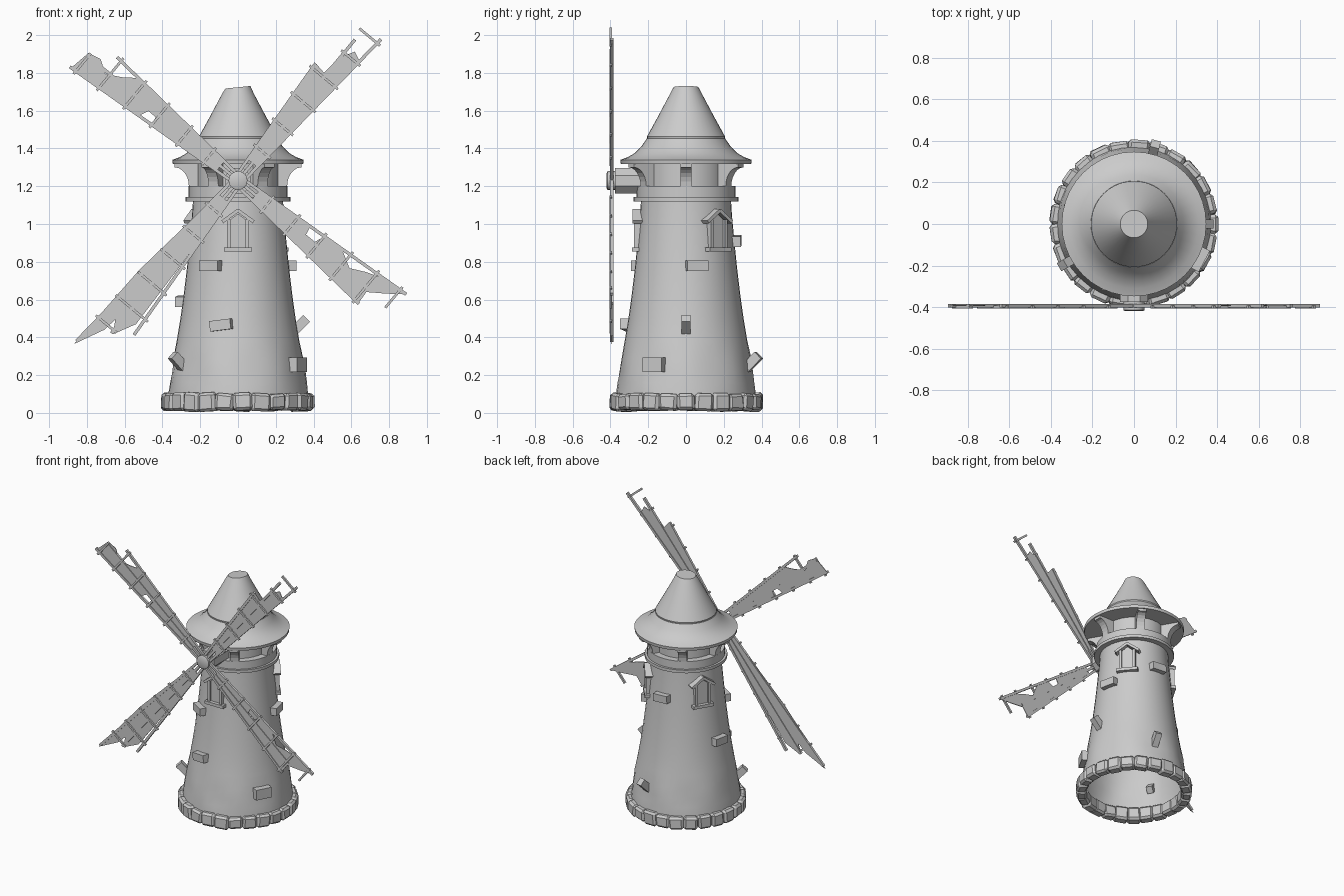
import bpy, bmesh, math, random
from mathutils import Matrix, Vector

if "Cube" in bpy.data.objects:
    bpy.data.objects.remove(bpy.data.objects["Cube"])

random.seed(4)


def finish(name, bm, smooth=False, mat=Matrix()):
    bmesh.ops.remove_doubles(bm, verts=bm.verts, dist=1e-5)
    bmesh.ops.recalc_face_normals(bm, faces=bm.faces)
    me = bpy.data.meshes.new(name)
    bm.to_mesh(me)
    bm.free()
    me.transform(mat)
    ob = bpy.data.objects.new(name, me)
    bpy.context.collection.objects.link(ob)
    if smooth:
        bpy.ops.object.select_all(action='DESELECT')
        ob.select_set(True)
        bpy.context.view_layer.objects.active = ob
        bpy.ops.object.shade_smooth_by_angle(angle=math.radians(35))
    return ob


def lathe(name, profile, n=40, warp=None, smooth=True, mat=Matrix()):
    bm = bmesh.new()
    rings = []
    for r, z in profile:
        ring = []
        for i in range(n):
            a = 2 * math.pi * i / n
            rr = r + (warp(a, z) if warp else 0)
            ring.append(bm.verts.new((rr * math.cos(a), rr * math.sin(a), z)))
        rings.append(ring)
    for lo, hi in zip(rings, rings[1:]):
        for i in range(n):
            j = (i + 1) % n
            bm.faces.new((lo[i], lo[j], hi[j], hi[i]))
    return finish(name, bm, smooth, mat)


def box(name, size, mat, bevel=0.0, jitter=0.0):
    bm = bmesh.new()
    bmesh.ops.create_cube(bm, size=1)
    for v in bm.verts:
        v.co = Vector(c * s + random.uniform(-jitter, jitter) for c, s in zip(v.co, size))
    if bevel:
        bmesh.ops.bevel(bm, geom=bm.edges[:], offset=bevel, segments=1, affect='EDGES')
    return finish(name, bm, mat=mat)


def prism(name, pts, thick, mat):
    # outline in local x/z, thickness along local y
    bm = bmesh.new()
    f = bm.faces.new([bm.verts.new((x, -thick / 2, z)) for x, z in pts])
    ext = bmesh.ops.extrude_face_region(bm, geom=[f])
    bmesh.ops.translate(bm, vec=(0, thick, 0),
                        verts=[g for g in ext['geom'] if isinstance(g, bmesh.types.BMVert)])
    return finish(name, bm, mat=mat)


def around(deg, r=0.0, z=0.0):
    # local x points outward, y is tangent
    return Matrix.Rotation(math.radians(deg), 4, 'Z') @ Matrix.Translation((r, 0, z))


def rot(deg, axis):
    return Matrix.Rotation(math.radians(deg), 4, axis)


# Tower shell, open below, with worn plaster near the foot
def wear(a, z):
    return 0.006 * math.sin(7 * a + 9 * z) * max(0, 1 - abs(z - 0.22) / 0.14)


WALL = [(0.375, 0.05), (0.37, 0.1), (0.362, 0.16), (0.352, 0.22), (0.343, 0.29), (0.325, 0.38),
        (0.305, 0.5), (0.288, 0.62), (0.27, 0.77), (0.255, 0.92), (0.243, 1.05), (0.238, 1.13)]
lathe("tower_wall", WALL, warp=wear)


def wall_r(z):
    for (r0, z0), (r1, z1) in zip(WALL, WALL[1:]):
        if z <= z1:
            return r0 + (r1 - r0) * (z - z0) / (z1 - z0)
    return WALL[-1][0]


# Foundation stones
N = 25
for i in range(N):
    h = random.uniform(0.085, 0.1)
    box("foundation_stone", (0.075, random.uniform(0.092, 0.104), h),
        around(360 * i / N, 0.366, 0.006 + 0.052) @ rot(random.uniform(-4, 4), 'X'), 0.014, 0.004)

# Gallery ledge and drum
lathe("gallery_ledge", [(0.22, 1.12), (0.278, 1.12), (0.278, 1.142), (0.262, 1.142),
                        (0.262, 1.2), (0.2, 1.2)])
lathe("drum", [(0.215, 1.18), (0.215, 1.33)])

# Six curved brackets under the roof
arc = [(0.335 - 0.075 * math.sin(t), 1.2 + 0.1 * (1 - (1 - math.cos(t - math.pi / 2 + math.pi / 2))))
       for t in [math.pi / 2 * k / 6 for k in range(7)]]
for i in range(6):
    prism("roof_bracket", [(0.2, 1.19), (0.2, 1.325), (0.335, 1.325)] + arc + [(0.26, 1.19)],
          0.06, around(60 * i))

# Roof skirt and cone with a slanted broken tip
lathe("roof_skirt", [(0.2, 1.318), (0.345, 1.318), (0.348, 1.34), (0.31, 1.353), (0.272, 1.375),
                     (0.238, 1.408), (0.208, 1.452), (0.0, 1.452)])
cone = lathe("roof_cone", [(0.0, 1.45), (0.205, 1.45), (0.207, 1.462), (0.145, 1.575),
                           (0.084, 1.69), (0.066, 1.724), (0.0, 1.724)])
for v in cone.data.vertices:
    if v.co.z > 1.7:
        v.co.z += 0.1 * v.co.x

# Gabled windows
for deg in (-90, 40, 150):
    m = around(deg, 0.25, 0.95)
    T = Matrix.Translation
    prism("window_pane", [(-0.045, -0.08), (0.045, -0.08), (0.045, 0.07), (0, 0.105), (-0.045, 0.07)],
          0.02, m @ rot(90, 'Z'))
    box("window_sill", (0.06, 0.15, 0.022), m @ T((0.005, 0, -0.085)))
    for s in (-1, 1):
        box("window_post", (0.05, 0.018, 0.15), m @ T((0, s * 0.048, 0)))
        box("window_gable", (0.065, 0.105, 0.018),
            m @ T((0.0, s * 0.041, 0.092)) @ rot(-s * 36, 'X'))

# Exposed bricks: angle, height, roll
for deg, z, roll in ((-121, 0.78, 0), (12, 0.78, 0), (88, 0.91, 3), (-106, 0.465, 7),
                     (173, 0.59, -3), (-28, 0.255, 0)):
    box("exposed_brick", (0.06, 0.115, 0.055 if z > 0.3 else 0.075),
        around(deg, wall_r(z) + 0.006, z) @ rot(roll, 'X'))
for deg, z in ((0, 0.46), (75, 0.265), (210, 0.265)):
    box("loose_brick", (0.115, 0.045, 0.05), around(deg, wall_r(z) + 0.012, z) @ rot(-45, 'Y'))

# Axle housing and hub
HUB = Matrix.Translation((0, 0, 1.23)) @ rot(90, 'X')
lathe("axle_housing", [(0, 0.19), (0.073, 0.19), (0.073, 0.375), (0, 0.375)], 8, smooth=False,
      mat=HUB @ rot(22.5, 'Z'))
lathe("hub", [(0, 0.37), (0.05, 0.37), (0.05, 0.415), (0.04, 0.42), (0, 0.42)], 16, mat=HUB)


# Sails: spar lengths (low, middle, high side) and torn cloth outline
def beam(name, a, b, w, y, m):
    a, b = Vector((a[0], y, a[1])), Vector((b[0], y, b[1]))
    d = b - a
    ang = math.degrees(math.atan2(d.z, d.x))
    box(name, (d.length, w, w), m @ Matrix.Translation((a + b) / 2) @ rot(-ang, 'Y'))


SAILS = [
    ((1.06, 0.97, 0.74), [(0.12, -0.035), (0.9, -0.085), (0.92, -0.04), (0.85, 0.0), (0.73, 0.015),
                          (0.74, 0.075), (0.12, 0.035)]),
    ((0.91, 1.04, 1.07), [(0.12, -0.035), (0.76, -0.075), (0.82, -0.03), (0.9, 0.015), (0.97, -0.03),
                          (1.04, -0.015), (1.06, 0.1), (0.62, 0.065), (0.6, 0.02), (0.55, 0.02),
                          (0.54, 0.06), (0.12, 0.035)]),
    ((1.2, 1.05, 0.98), [(0.12, -0.035), (0.7, -0.1), (1.22, -0.115), (1.06, -0.04), (0.98, -0.03),
                         (1.05, 0.01), (0.93, 0.07), (0.12, 0.035)]),
    ((0.91, 0.9, 1.07), [(0.12, -0.035), (0.905, -0.095), (0.9, -0.02), (0.985, 0.04), (1.07, 0.105),
                         (0.9, 0.085), (0.83, 0.06), (0.75, 0.02), (0.66, 0.07), (0.54, 0.06),
                         (0.52, 0.01), (0.46, 0.01), (0.45, 0.055), (0.12, 0.035)]),
]
for k, (lens, cloth) in enumerate(SAILS):
    m = Matrix.Translation((0, -0.393, 1.23)) @ rot(-(50.3 + 90 * k), 'Y')
    prism("sail_cloth", cloth, 0.005, m)
    for s, length in zip((-1, 0, 1), lens):
        beam("sail_spar", (0.03, s * 0.025), (length, s * (0.023 + 0.077 * length)), 0.017, 0, m)
    for u in (0.2, 0.37, 0.54, 0.71, 0.88, 1.03):
        w = 0.023 + 0.077 * u + 0.02
        lo = -w if lens[0] > u else -0.02
        hi = w if lens[2] > u else 0.02
        if max(lens) > u:
            beam("sail_crossbar", (u, lo), (u, hi), 0.014, -0.006, m)
